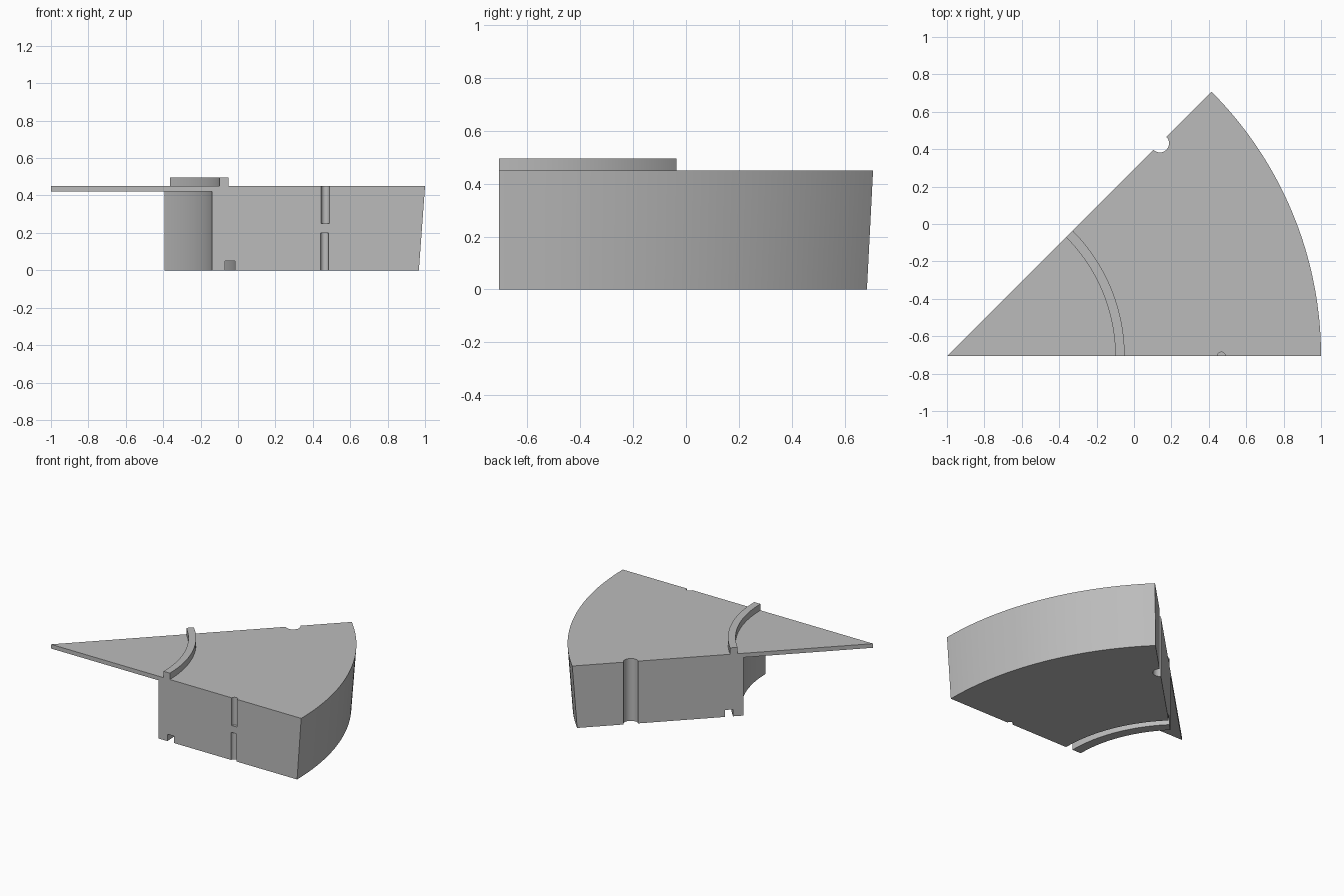
import bpy, bmesh, math
from mathutils import Vector

cube = bpy.data.objects.get("Cube")
if cube:
    bpy.data.objects.remove(cube, do_unlink=True)

APEX = Vector((-1.0, -0.707, 0.0))
SWEEP = math.radians(45)
TOP = 0.45

grey = bpy.data.materials.new("plain_grey")
grey.use_nodes = True
colour = (0.5, 0.5, 0.5, 1)
grey.diffuse_color = colour
grey.node_tree.nodes["Principled BSDF"].inputs["Base Color"].default_value = colour


def finish(name, bm):
    bmesh.ops.remove_doubles(bm, verts=bm.verts, dist=1e-5)
    bmesh.ops.dissolve_degenerate(bm, edges=bm.edges, dist=1e-5)
    bmesh.ops.recalc_face_normals(bm, faces=bm.faces)
    mesh = bpy.data.meshes.new(name)
    bm.to_mesh(mesh)
    bm.free()
    mesh.materials.append(grey)
    obj = bpy.data.objects.new(name, mesh)
    bpy.context.collection.objects.link(obj)
    return obj


def sector(name, profile, steps=48):
    """Sweep a (radius, height) profile around the apex."""
    bm = bmesh.new()
    rings = []
    for i in range(steps + 1):
        a = SWEEP * i / steps
        rings.append([bm.verts.new(APEX + Vector((r * math.cos(a), r * math.sin(a), z)))
                      for r, z in profile])
    n = len(profile)
    for a, b in zip(rings, rings[1:]):
        for j in range(n):
            k = (j + 1) % n
            if profile[j][0] == 0 and profile[k][0] == 0:
                continue
            bm.faces.new((a[j], b[j], b[k], a[k]))
    bm.faces.new(rings[0])
    bm.faces.new(rings[-1])
    return finish(name, bm)


def cut_slot(target, name, x, y, radius, low, high):
    """Cut a round vertical slot out of a side wall."""
    bm = bmesh.new()
    bmesh.ops.create_cone(bm, cap_ends=True, segments=32, radius1=radius,
                          radius2=radius, depth=high - low)
    bmesh.ops.translate(bm, verts=bm.verts, vec=(x, y, (low + high) / 2))
    cutter = finish(name, bm)
    cutter.hide_render = True
    mod = target.modifiers.new(name, 'BOOLEAN')
    mod.operation = 'DIFFERENCE'
    mod.solver = 'EXACT'
    mod.object = cutter
    bpy.context.view_layer.objects.active = target
    bpy.ops.object.modifier_apply(modifier=name)
    bpy.data.objects.remove(cutter, do_unlink=True)


# Wedge: thin top plate, deep body with leaning outer wall, curved groove below
wedge = sector("wedge_block", [
    (0, 0.42), (0.86, 0.42), (0.86, 0), (0.93, 0), (0.93, 0.05),
    (0.985, 0.05), (0.985, 0), (1.967, 0), (2, TOP), (0, TOP)])

# Front wall slots, upper and lower, and the full-height slot in the slanted wall
cut_slot(wedge, "front_lower_slot", 0.463, APEX.y, 0.022, -0.1, 0.2)
cut_slot(wedge, "front_upper_slot", 0.467, APEX.y, 0.022, 0.25, 0.6)
cut_slot(wedge, "slanted_wall_slot", 0.1385, 0.4315, 0.049, -0.1, 0.6)

# Curved rim standing on the top plate
rim = sector("curved_rim", [(0.9, TOP), (0.95, TOP), (0.95, 0.496), (0.9, 0.496)])

for obj in (wedge, rim):
    bpy.ops.object.select_all(action='DESELECT')
    obj.select_set(True)
    bpy.context.view_layer.objects.active = obj
    bpy.ops.object.shade_smooth_by_angle(angle=math.radians(30))
